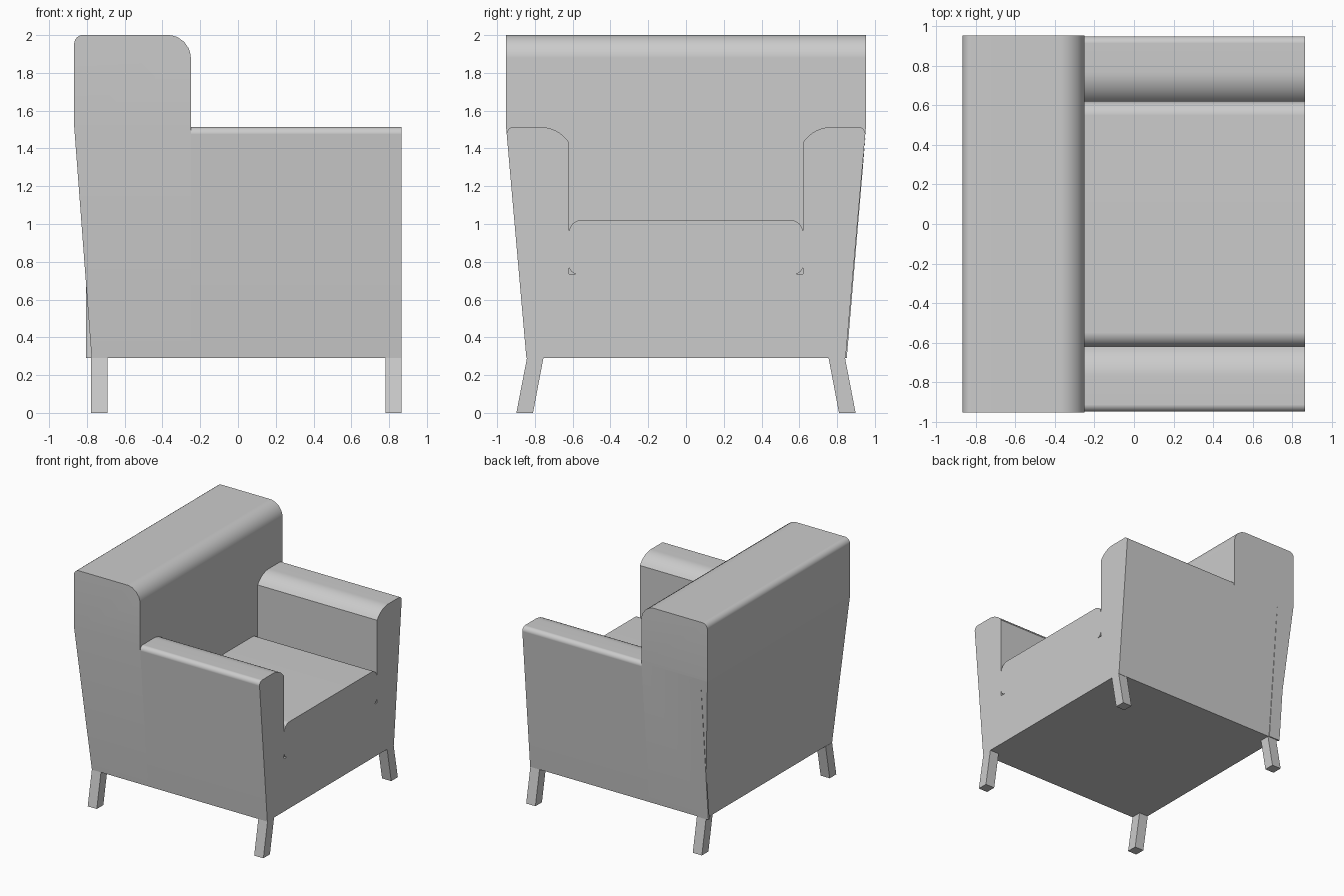
import bpy, bmesh
from math import radians, sin, cos, tan, pi
from mathutils import Vector

if "Cube" in bpy.data.objects:
    bpy.data.objects.remove(bpy.data.objects["Cube"])

FRONT, BACK_FRONT = 0.866, -0.25      # front plane of chair, front plane of backrest
BOTTOM, ARM_TOP = 0.29, 1.513
HALF_LOW, HALF_TOP = 0.845, 0.9525    # tapered half widths


def rounded(corners, steps=8):
    """Outline from (u, v, radius) corners, with tangent fillets."""
    out, n = [], len(corners)
    for i, (u, v, r) in enumerate(corners):
        p = Vector((u, v))
        if r == 0:
            out.append(p)
            continue
        a = (Vector(corners[i - 1][:2]) - p).normalized()
        b = (Vector(corners[(i + 1) % n][:2]) - p).normalized()
        half = a.angle(b) / 2
        centre = p + (a + b).normalized() * r / sin(half)
        start = p + a * r / tan(half) - centre
        end = p + b * r / tan(half) - centre
        for k in range(steps + 1):
            d = start.lerp(end, 0.5 - 0.5 * cos(pi * k / steps))
            out.append(centre + d.normalized() * r)
    return out


def prism(name, outline, lo, hi, axis, mirror=False, edit=None):
    """Extrude an outline (YZ for axis x, XZ for axis y) from lo to hi."""
    bm = bmesh.new()

    def place(p, t):
        return (t, p[0], p[1]) if axis == 'x' else (p[0], t, p[1])

    face = bm.faces.new([bm.verts.new(place(p, lo)) for p in outline])
    ext = bmesh.ops.extrude_face_region(bm, geom=[face])
    move = Vector((hi - lo, 0, 0) if axis == 'x' else (0, hi - lo, 0))
    bmesh.ops.translate(bm, vec=move,
                        verts=[g for g in ext['geom'] if isinstance(g, bmesh.types.BMVert)])
    if edit:
        edit(bm)
    bmesh.ops.recalc_face_normals(bm, faces=bm.faces[:])
    mesh = bpy.data.meshes.new(name)
    bm.to_mesh(mesh)
    bm.free()
    mesh.shade_smooth()
    mesh.set_sharp_from_angle(angle=radians(30))
    ob = bpy.data.objects.new(name, mesh)
    bpy.context.collection.objects.link(ob)
    if mirror:
        mod = ob.modifiers.new("Mirror", 'MIRROR')
        mod.use_axis = (False, True, False)
        mod.use_clip = False
        mod.use_mirror_merge = False
    return ob


# Backrest: straight block above the arms, tapering below them
def taper(bm):
    bmesh.ops.bisect_plane(bm, geom=bm.verts[:] + bm.edges[:] + bm.faces[:],
                           plane_co=(0, 0, ARM_TOP), plane_no=(0, 0, 1))
    for v in bm.verts:
        if v.co.z < ARM_TOP - 0.001:
            v.co.y *= HALF_LOW / HALF_TOP


prism("backrest", rounded([(-0.775, BOTTOM, 0), (BACK_FRONT, BOTTOM, 0),
                           (BACK_FRONT, 2.0, 0.12), (-0.867, 2.0, 0.045),
                           (-0.867, ARM_TOP, 0)]),
      -HALF_TOP, HALF_TOP, 'y', edit=taper)

# Armrests: soft outer corner, wide curve on the inside
inner, run, r = 0.62, 0.15, 0.18
arc = []
for k in range(11):
    dy = run * (1 - k / 10)
    arc.append((inner + run - dy, ARM_TOP - r + (r * r - dy * dy) ** 0.5, 0))
prism("armrest", rounded([(inner, BOTTOM, 0), (HALF_LOW, BOTTOM, 0),
                          (HALF_TOP, ARM_TOP, 0.035)] + arc[::-1]),
      BACK_FRONT, FRONT, 'x', mirror=True)

# Seat base between the arms
prism("seat_base", [(-inner, BOTTOM), (inner, BOTTOM), (inner, 0.735), (-inner, 0.735)],
      BACK_FRONT, FRONT, 'x')

# Seat cushion with rounded long edges
prism("seat_cushion", rounded([(-inner, 0.735, 0.045), (inner, 0.735, 0.045),
                               (inner, 1.022, 0.07), (-inner, 1.022, 0.07)]),
      BACK_FRONT, FRONT, 'x')

# Thin outer side panel that peeks out behind the back corner
prism("side_panel", [(0.835, BOTTOM), (0.851, BOTTOM), (HALF_TOP, 1.49)],
      -0.805, -0.70, 'x')

# Splayed legs
leg = [(0.755, BOTTOM), (0.842, BOTTOM), (0.898, 0), (0.81, 0)]
prism("front_leg", leg, 0.78, FRONT, 'x', mirror=True)
prism("back_leg", leg, -0.777, -0.692, 'x', mirror=True)
